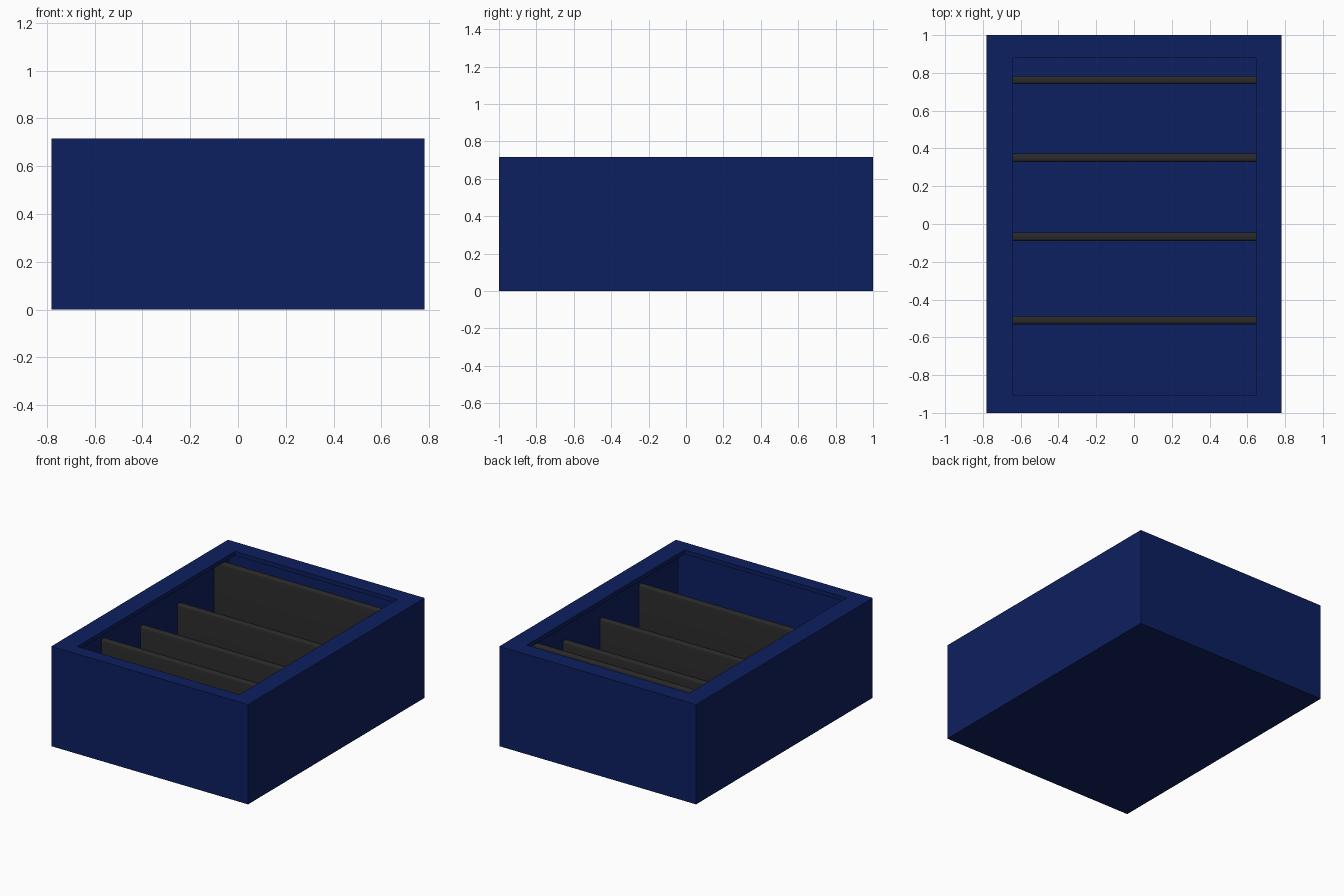
import bpy, bmesh, math

if "Cube" in bpy.data.objects:
    bpy.data.objects.remove(bpy.data.objects["Cube"])


def material(name, color):
    m = bpy.data.materials.new(name)
    m.diffuse_color = (*color, 1)
    m.use_nodes = True
    m.node_tree.nodes["Principled BSDF"].inputs["Base Color"].default_value = m.diffuse_color
    return m


def finish(bm, name, mat):
    bmesh.ops.recalc_face_normals(bm, faces=bm.faces)
    me = bpy.data.meshes.new(name)
    bm.to_mesh(me)
    bm.free()
    me.materials.append(mat)
    ob = bpy.data.objects.new(name, me)
    bpy.context.collection.objects.link(ob)
    return ob


blue = material("blue_case", (0.004, 0.014, 0.115))
dark = material("dark_divider", (0.022, 0.022, 0.022))

# Case: nested rectangular rings (x0, x1, y0, y1, z), outside to inside
rings = [
    (-0.78, 0.78, -1.0, 1.0, 0.0),
    (-0.78, 0.78, -1.0, 1.0, 0.715),
    (-0.64, 0.645, -0.905, 0.88, 0.715),    # opening
    (-0.64, 0.645, -0.905, 0.88, 0.685),    # underside of the lip
    (-0.71, 0.715, -0.93, 0.91, 0.685),     # wider cavity
    (-0.71, 0.715, -0.93, 0.91, 0.07),      # floor
]
bm = bmesh.new()
loops = [[bm.verts.new(p) for p in ((a, c, z), (b, c, z), (b, d, z), (a, d, z))]
         for a, b, c, d, z in rings]
for lo, hi in zip(loops, loops[1:]):
    for i in range(4):
        j = (i + 1) % 4
        bm.faces.new((lo[i], lo[j], hi[j], hi[i]))
bm.faces.new(loops[0])
bm.faces.new(loops[-1])
finish(bm, "case", blue)

# Dividers: upright boards with rounded top edges, spanning the cavity
HALF, R = 0.022, 0.014
for n, (y, top) in enumerate([(-0.51, 0.605), (-0.068, 0.53), (0.35, 0.53), (0.762, 0.68)], 1):
    profile = [(-HALF, 0.07), (HALF, 0.07)]
    for side, start in ((1, 0), (-1, 90)):
        for k in range(4):
            t = math.radians(start + 30 * k)
            profile.append((side * (HALF - R) + R * math.cos(t), top - R + R * math.sin(t)))
    bm = bmesh.new()
    face = bm.faces.new([bm.verts.new((-0.71, y + py, z)) for py, z in profile])
    ext = bmesh.ops.extrude_face_region(bm, geom=[face])
    bmesh.ops.translate(bm, vec=(1.425, 0, 0),
                        verts=[v for v in ext["geom"] if isinstance(v, bmesh.types.BMVert)])
    ob = finish(bm, f"divider_{n}", dark)
    bpy.context.view_layer.objects.active = ob
    ob.select_set(True)
    bpy.ops.object.shade_smooth_by_angle(angle=math.radians(40))
    ob.select_set(False)
